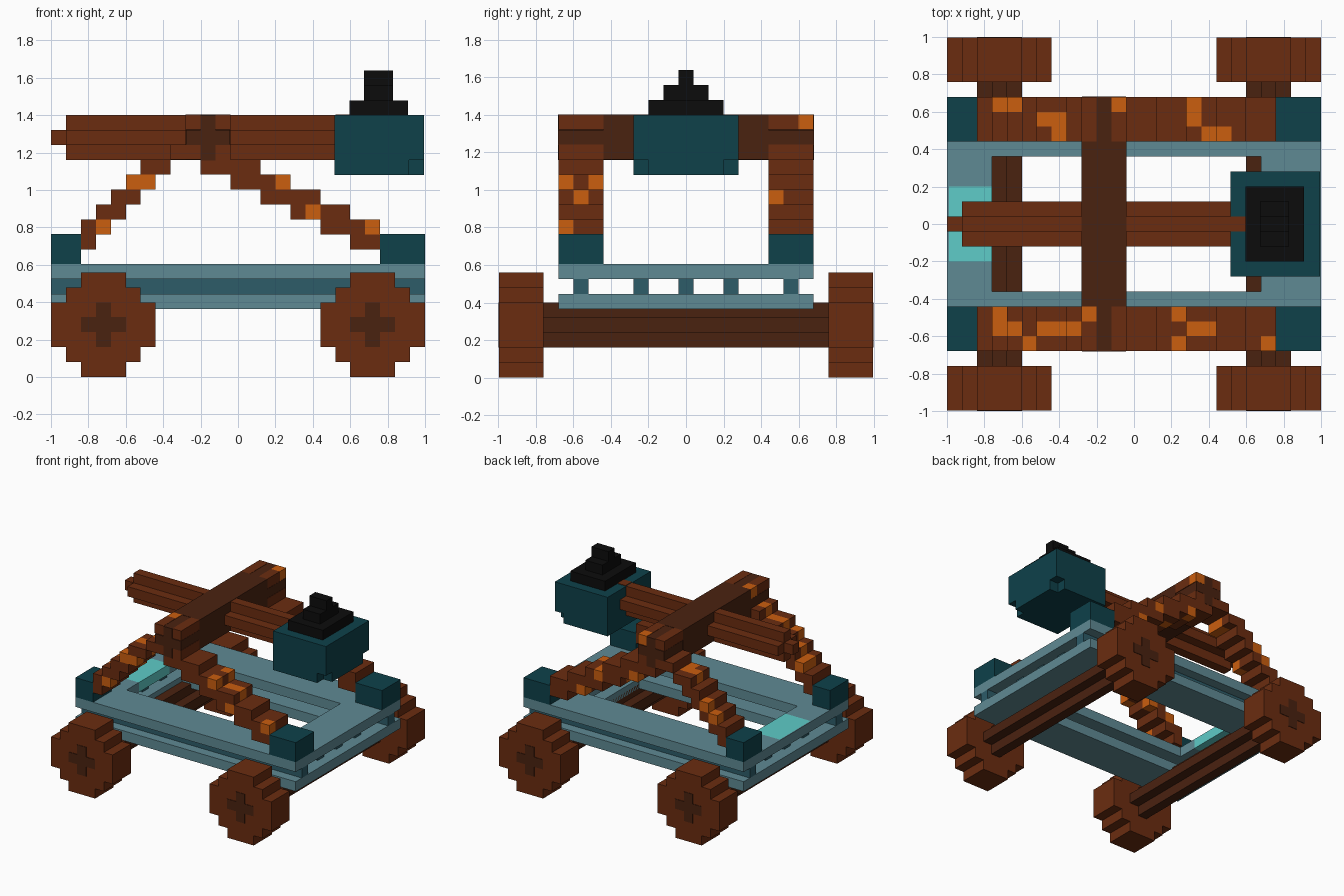
import bpy, bmesh
from mathutils import Vector

if "Cube" in bpy.data.objects:
    bpy.data.objects.remove(bpy.data.objects["Cube"])

U = 0.08  # block size


def colour(name, r, g, b):
    m = bpy.data.materials.new(name)
    lin = [((c / 255 + 0.055) / 1.055) ** 2.4 if c > 10 else c / 255 / 12.92 for c in (r, g, b)]
    m.diffuse_color = (*lin, 1)
    m.use_nodes = True
    m.node_tree.nodes["Principled BSDF"].inputs["Base Color"].default_value = m.diffuse_color
    return m


BROWN = colour("brown wood", 107, 44, 16)
DARK = colour("dark wood", 74, 34, 16)
ORANGE = colour("orange wood", 203, 94, 15)
TEAL = colour("dark teal", 14, 65, 74)
LIGHT = colour("pale blue", 95, 138, 148)
MID = colour("slate blue", 45, 92, 105)
CYAN = colour("cyan", 94, 204, 200)
BLACK = colour("black stone", 12, 12, 12)


def finish(name, bm, *mats):
    bmesh.ops.recalc_face_normals(bm, faces=bm.faces[:])
    me = bpy.data.meshes.new(name)
    bm.to_mesh(me)
    bm.free()
    for m in mats:
        me.materials.append(m)
    ob = bpy.data.objects.new(name, me)
    bpy.context.collection.objects.link(ob)
    return ob


def boxes(name, mat, *spans):
    """Each span is x0, x1, y0, y1, z0, z1."""
    bm = bmesh.new()
    for x0, x1, y0, y1, z0, z1 in spans:
        vs = bmesh.ops.create_cube(bm, size=1)["verts"]
        for v in vs:
            v.co = Vector(((x0 + x1) / 2 + v.co.x * (x1 - x0),
                           (y0 + y1) / 2 + v.co.y * (y1 - y0),
                           (z0 + z1) / 2 + v.co.z * (z1 - z0)))
    return finish(name, bm, mat)


PLUS = [(.12, .04), (.04, .04), (.04, .12)]
ROUND = [(.28, .12), (.20, .12), (.20, .20), (.12, .20), (.12, .28)]


def prism(name, mat, quadrant, axis, a, b, centre):
    """Stepped outline mirrored into four quadrants, extruded from a to b."""
    outline = []
    for sx, sz, order in ((1, 1, 1), (-1, 1, -1), (-1, -1, 1), (1, -1, -1)):
        outline += [(sx * p, sz * q) for p, q in quadrant[::order]]
    bm = bmesh.new()
    c, z = centre
    def place(p, q, t):
        return (c + p, t, z + q) if axis == "y" else (t, c + p, z + q)
    face = bm.faces.new([bm.verts.new(place(p, q, a)) for p, q in outline])
    new = bmesh.ops.extrude_face_region(bm, geom=[face])["geom"]
    move = Vector((0, b - a, 0)) if axis == "y" else Vector((b - a, 0, 0))
    bmesh.ops.translate(bm, vec=move, verts=[v for v in new if isinstance(v, bmesh.types.BMVert)])
    bm.faces.ensure_lookup_table()
    if not any(f for f in bm.faces if all(abs(v.co[1 if axis == "y" else 0] - a) < 1e-5 for v in f.verts)):
        bm.faces.new([v for v in bm.verts if abs(v.co[1 if axis == "y" else 0] - a) < 1e-5][:len(outline)])
    return finish(name, bm, mat)


# Wheels and axles
for end, x in (("left", -.72), ("right", .72)):
    prism(end + "_axle", DARK, PLUS, "y", -1, 1, (x, .28))
    for side, s in (("front", -1), ("back", 1)):
        prism(f"{end}_{side}_wheel", BROWN, ROUND, "y", s * .76, s * .996, (x, .28))

# Chassis: two rail rings with a beam and post layer between
rails = [(-1, 1, .36, .68), (-1, 1, -.68, -.36), (.68, 1, -.36, .36)]
boxes("lower_rails", LIGHT, *[r + (.365, .445) for r in rails + [(-1, -.76, -.36, .36)]])
ends = [(-1, -.76, .2, .36), (-1, -.76, -.36, -.2), (-1, -.99, -.2, .2)]
boxes("upper_rails", LIGHT, *[r + (.525, .605) for r in rails + ends])
boxes("end_panel", CYAN, (-.99, -.76, -.2, .2, .525, .605))
posts = [(x, x + U, y - .04, y + .04) for x in (-.92, .84) for y in (-.24, 0, .24)]
beams = [(-1, 1, y - .04, y + .04) for y in (-.56, .56)]
boxes("rail_spacers", MID, *[r + (.445, .525) for r in posts + beams])

# Blocks holding the leg feet
for side, s in (("front", -1), ("back", 1)):
    y0, y1 = sorted((s * .44, s * .68))
    boxes(side + "_foot_blocks", TEAL, (-1, -.84, y0, y1, .605, .765),
          (.76, 1, y0, y1, .605, .765))

# Stepped A-frame legs: block columns filled per layer
LAYERS = [[(2, 3), (20, 22)], [(2, 4), (18, 22)], [(3, 5), (16, 20)],
          [(4, 6), (14, 18)], [(5, 7), (12, 16)], [(6, 8), (10, 14)],
          [(8, 12)], [(9, 12)], [(9, 12)]]
# Orange blocks: uppermost in a column, by depth from the inner side
TOPS = {-1: [{3, 9, 15}, {3, 4, 6, 7, 8, 16, 17}, {5, 15, 21}],
        1: [{7, 17, 18}, {6, 7, 16}, {3, 4, 11, 16}]}
# Orange blocks on the outer and lower sides (column, depth, layer)
EXTRA = {-1: {(17, 2, 3), (3, 2, 2), (6, 2, 5), (5, 0, 4), (14, 1, 4)},
         1: {(18, 2, 2), (6, 2, 4), (4, 0, 3), (14, 1, 4), (12, 2, 5)}}


def leg(name, s):
    cells = {(i, j, k) for k, spans in enumerate(LAYERS, 1)
             for a, b in spans for i in range(a, b) for j in range(3)}
    beam = {(10, 7), (10, 8), (10, 9), (9, 8), (11, 8)}
    cells = {c for c in cells if (c[0], c[2]) not in beam}
    bm = bmesh.new()
    for i, j, k in cells:
        top = not any((i, j, n) in cells for n in range(k + 1, 10))
        orange = (top and i in TOPS[s][j]) or (i, j, k) in EXTRA[s]
        centre = Vector((-1 + (i + .5) * U, s * (.48 + j * U), .605 + (k + .5) * U - .002))
        vs = bmesh.ops.create_cube(bm, size=U)["verts"]
        faces = {f for v in vs for f in v.link_faces}
        for v in vs:
            v.co += centre
        hidden = []
        for f in faces:
            f.normal_update()
            n = [round(q) for q in f.normal]
            f.material_index = int(orange)
            if (i + n[0], j + s * n[1], k + n[2]) in cells:
                hidden.append(f)
        bmesh.ops.delete(bm, geom=hidden, context="FACES_ONLY")
    bmesh.ops.remove_doubles(bm, verts=bm.verts[:], dist=.0005)
    finish(name, bm, BROWN, ORANGE)


leg("front_leg_frame", -1)
leg("back_leg_frame", 1)

# Pivot beam and throwing arm
prism("pivot_beam", DARK, [(.118, .04), (.04, .04), (.04, .121)], "y", -.682, .682, (-.16, 1.28))
boxes("pivot_beam_sleeve", DARK, (-.28, -.04, -.44, .44, 1.162, 1.403))
prism("throwing_arm", BROWN, PLUS, "x", -.92, .56, (0, 1.28))
boxes("arm_tip", BROWN, (-1, -.9, -.04, .04, 1.24, 1.32))
boxes("arm_inset", BROWN, (.52, .6, -.04, .04, 1.35, 1.404))

# Bucket with notched lower corners, and the stepped stone load
boxes("bucket", TEAL, (.515, .995, -.28, .28, 1.16, 1.4),
      (.515, .915, -.28, .28, 1.08, 1.16), (.915, .995, -.2, .2, 1.08, 1.16))
boxes("stone_load", BLACK, (.595, .91, -.2, .2, 1.4, 1.48),
      (.675, .83, -.12, .12, 1.48, 1.56), (.675, .83, -.04, .04, 1.56, 1.64))
